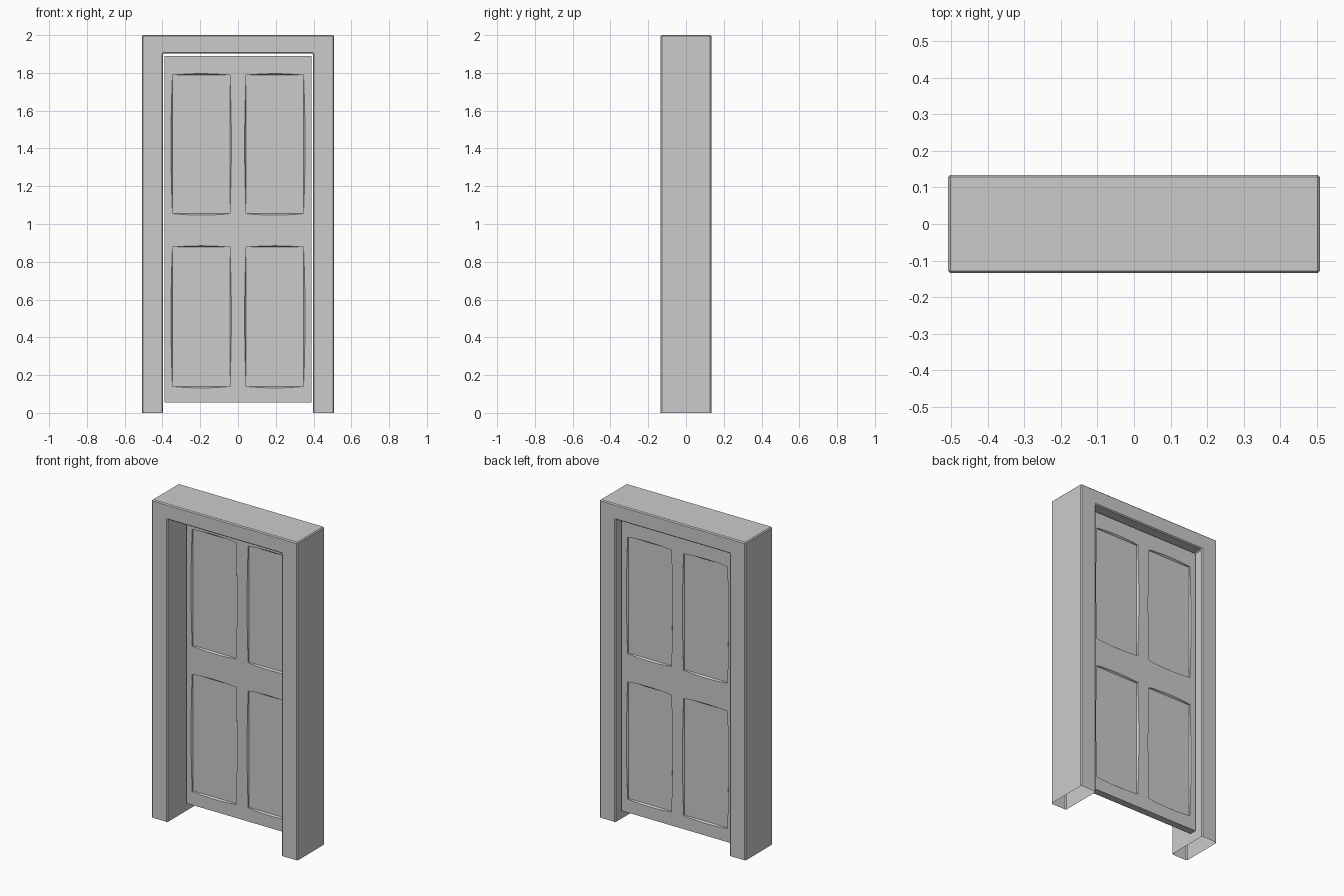
import bpy, bmesh, math

if "Cube" in bpy.data.objects:
    bpy.data.objects.remove(bpy.data.objects["Cube"])

W, D, H = 0.508, 0.134, 2.0        # frame half width, half depth, height
IW, IH = 0.397, 1.903              # opening half width and height
DOOR_X, DOOR_Z = 0.388, (0.055, 1.89)
DOOR_Y = (0.04, 0.085)
RECESS, BOW = 0.01, 0.008          # panel depth and bulge of its rim


def to_object(bm, name):
    bmesh.ops.recalc_face_normals(bm, faces=bm.faces[:])
    mesh = bpy.data.meshes.new(name)
    bm.to_mesh(mesh)
    bm.free()
    ob = bpy.data.objects.new(name, mesh)
    bpy.context.collection.objects.link(ob)
    return ob


# Door frame: U profile extruded in depth, open under the posts, small bevels
bm = bmesh.new()
profile = [(-W, 0), (-W, H), (W, H), (W, 0), (IW, 0), (IW, IH), (-IW, IH), (-IW, 0)]
face = bm.faces.new([bm.verts.new((x, -D, z)) for x, z in profile])
ext = bmesh.ops.extrude_face_region(bm, geom=[face], use_keep_orig=True)
for v in ext["geom"]:
    if isinstance(v, bmesh.types.BMVert):
        v.co.y = D
bmesh.ops.recalc_face_normals(bm, faces=bm.faces[:])
feet = [f for f in bm.faces if all(v.co.z < 1e-5 for v in f.verts)]
bmesh.ops.delete(bm, geom=feet, context="FACES_ONLY")
edges = [e for e in bm.edges if not e.is_boundary]
bmesh.ops.bevel(bm, geom=edges, offset=0.006, offset_type="OFFSET", segments=1,
                affect="EDGES", clamp_overlap=True)
to_object(bm, "door_frame")

# Door leaf slab
bm = bmesh.new()
bmesh.ops.create_cube(bm, size=1)
for v in bm.verts:
    v.co = (math.copysign(DOOR_X, v.co.x), DOOR_Y[v.co.y > 0], DOOR_Z[v.co.z > 0])
door = to_object(bm, "door_leaf")


def outline(x0, x1, z0, z1, bow, n=8):
    """Rectangle whose four sides bulge outwards by bow."""
    corners = [(x0, z0), (x1, z0), (x1, z1), (x0, z1)]
    normals = [(0, -1), (1, 0), (0, 1), (-1, 0)]
    pts = []
    for i, (nx, nz) in enumerate(normals):
        (ax, az), (bx, bz) = corners[i], corners[(i + 1) % 4]
        for k in range(n):
            t = k / n
            b = bow * 4 * t * (1 - t)
            pts.append((ax + (bx - ax) * t + nx * b, az + (bz - az) * t + nz * b))
    return pts


# Panel recesses on both sides: straight floor, bowed rim
bm = bmesh.new()
for y, s in ((DOOR_Y[0], 1), (DOOR_Y[1], -1)):
    for x0, x1 in ((-0.347, -0.043), (0.043, 0.347)):
        for z0, z1 in ((0.14, 0.877), (1.055, 1.788)):
            rings = []
            for depth, bow in ((RECESS, 0), (0, BOW), (-0.02, BOW)):
                rings.append([bm.verts.new((x, y + s * depth, z))
                              for x, z in outline(x0, x1, z0, z1, bow)])
            bm.faces.new(rings[0])
            bm.faces.new(rings[-1][::-1])
            for a, b in zip(rings, rings[1:]):
                for i in range(len(a)):
                    j = (i + 1) % len(a)
                    bm.faces.new((a[i], b[i], b[j], a[j]))
cutter = to_object(bm, "panel_cutter")
cutter.hide_render = True

mod = door.modifiers.new("panels", "BOOLEAN")
mod.operation = "DIFFERENCE"
mod.solver = "EXACT"
mod.object = cutter
bpy.context.view_layer.objects.active = door
bpy.ops.object.modifier_apply(modifier=mod.name)
bpy.data.objects.remove(cutter)
